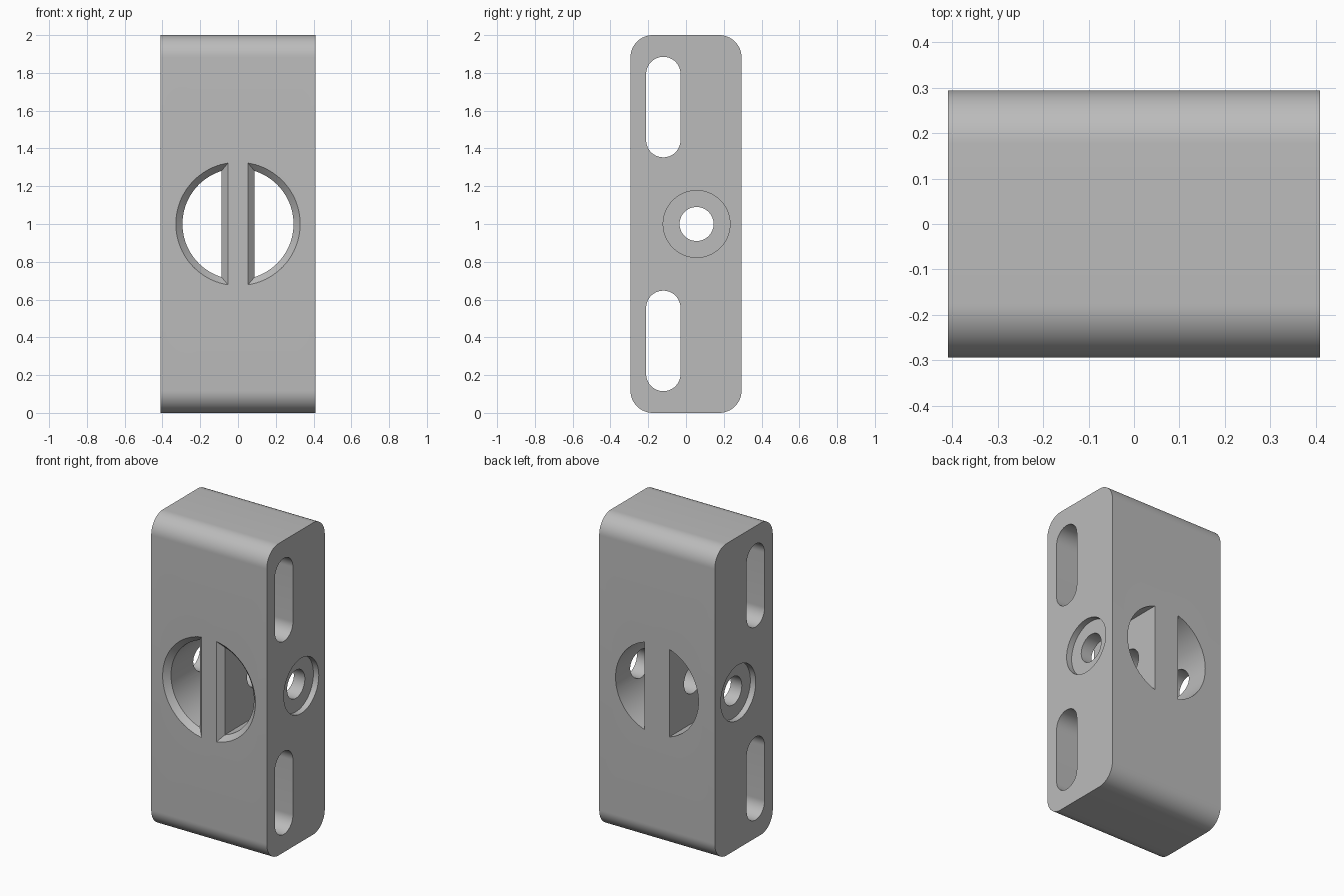
import bpy
import bmesh
from math import pi, cos, sin, acos, radians

if "Cube" in bpy.data.objects:
    bpy.data.objects.remove(bpy.data.objects["Cube"])

WIDTH, DEPTH, HEIGHT = 0.82, 0.588, 2.0
MID = HEIGHT / 2

grey = bpy.data.materials.new("plain grey")
grey.use_nodes = True
grey.diffuse_color = (0.5, 0.5, 0.5, 1)
grey.node_tree.nodes["Principled BSDF"].inputs["Base Color"].default_value = (0.5, 0.5, 0.5, 1)


def loft(name, rings):
    """Closed solid through rings that share a point count."""
    bm = bmesh.new()
    loops = [[bm.verts.new(p) for p in ring] for ring in rings]
    n = len(loops[0])
    for a, b in zip(loops, loops[1:]):
        for i in range(n):
            j = (i + 1) % n
            bm.faces.new((a[i], a[j], b[j], b[i]))
    bm.faces.new(loops[0])
    bm.faces.new(loops[-1])
    bmesh.ops.recalc_face_normals(bm, faces=bm.faces)
    mesh = bpy.data.meshes.new(name)
    bm.to_mesh(mesh)
    bm.free()
    mesh.materials.append(grey)
    obj = bpy.data.objects.new(name, mesh)
    bpy.context.collection.objects.link(obj)
    return obj


def rounded(cy, cz, half_y, half_z, r, steps=16):
    """Rounded outline in the side plane; also gives slots and circles."""
    points = []
    for k, (sy, sz) in enumerate([(1, 1), (-1, 1), (-1, -1), (1, -1)]):
        for i in range(steps + 1):
            a = (k + i / steps) * pi / 2
            p = (cy + sy * (half_y - r) + r * cos(a), cz + sz * (half_z - r) + r * sin(a))
            if not points or abs(p[0] - points[-1][0]) + abs(p[1] - points[-1][1]) > 1e-5:
                points.append(p)
    if abs(points[0][0] - points[-1][0]) + abs(points[0][1] - points[-1][1]) < 1e-5:
        points.pop()
    return points


def side_prism(name, outline, x0, x1):
    return loft(name, [[(x, y, z) for y, z in outline] for x in (x0, x1)])


def half_round(side, y, r, flat, steps=56):
    """Ring of a circle cut off by the flat side of the centre bar."""
    a = acos(flat / r)
    return [(side * r * cos(t), y, MID + r * sin(t))
            for t in (-a + 2 * a * i / steps for i in range(steps + 1))]


# Block with rounded long edges
block = side_prism("mounting_block", rounded(0, MID, DEPTH / 2, MID, 0.118),
                   -WIDTH / 2, WIDTH / 2)

cutters = []

# Slots through the width, above and below the middle
for label, dz in (("upper", 0.619), ("lower", -0.619)):
    slot = rounded(-0.12, MID + dz, 0.091, 0.266, 0.091)
    cutters.append(side_prism(label + "_slot_cutter", slot, -0.6, 0.6))

# Two half-round windows, chamfered at the front only, leaving a centre bar
FRONT, CHAMFER = -DEPTH / 2, 0.035
for label, side in (("left", 1), ("right", -1)):
    rings = [half_round(side, FRONT - CHAMFER, 0.294 + 2 * CHAMFER, 0.088 - 2 * CHAMFER),
             half_round(side, FRONT + CHAMFER, 0.294, 0.088),
             half_round(side, 0.5, 0.294, 0.088)]
    cutters.append(loft(label + "_window_cutter", rings))

# Cross hole with a shallow counterbore on each side
cutters.append(side_prism("cross_hole_cutter",
                          rounded(0.056, MID, 0.09, 0.09, 0.09), -0.6, 0.6))
for label, side in (("left", 1), ("right", -1)):
    cutters.append(side_prism(label + "_counterbore_cutter",
                              rounded(0.056, MID, 0.177, 0.177, 0.177),
                              side * (WIDTH / 2 - 0.038), side * 0.6))

# Cut the block, then drop the cutters
bpy.ops.object.select_all(action="DESELECT")
block.select_set(True)
bpy.context.view_layer.objects.active = block
for cutter in cutters:
    cutter.hide_render = True
    mod = block.modifiers.new(cutter.name, "BOOLEAN")
    mod.operation = "DIFFERENCE"
    mod.solver = "EXACT"
    mod.object = cutter
    bpy.ops.object.modifier_apply(modifier=mod.name)
    bpy.data.objects.remove(cutter)

bpy.ops.object.shade_smooth_by_angle(angle=radians(30))
